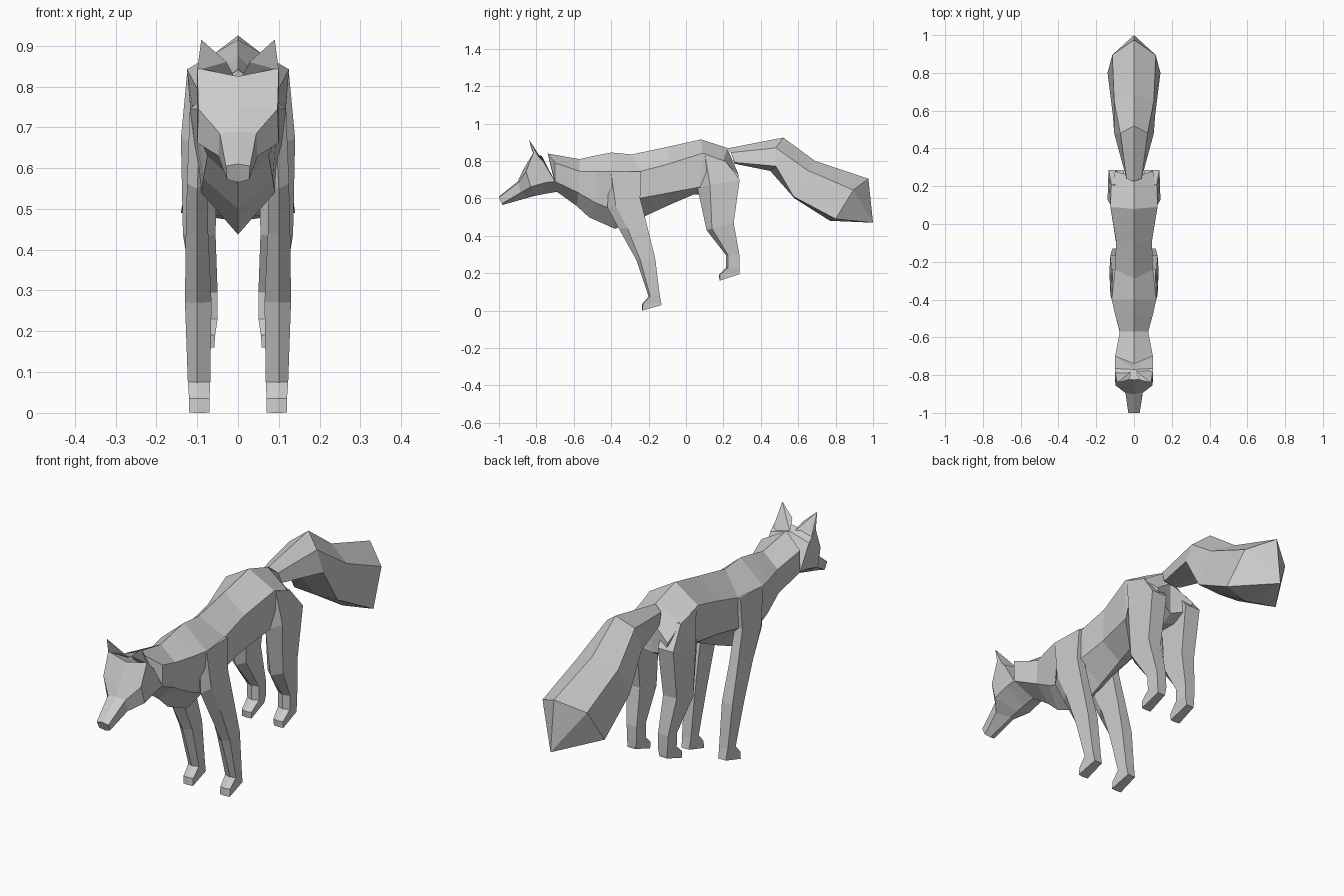
import bpy, bmesh

fur = bpy.data.materials.new("grey_fur")
fur.diffuse_color = (0.6, 0.6, 0.6, 1)


def loft(name, rings):
    """Skin a row of closed rings and cap both ends."""
    bm = bmesh.new()
    rows = [[bm.verts.new(p) for p in ring] for ring in rings]
    n = len(rows[0])
    for a, b in zip(rows, rows[1:]):
        for i in range(n):
            j = (i + 1) % n
            bm.faces.new((a[i], a[j], b[j], b[i]))
    bm.faces.new(rows[0])
    bm.faces.new(rows[-1])
    bmesh.ops.remove_doubles(bm, verts=bm.verts, dist=0.0005)
    bmesh.ops.triangulate(bm, faces=[f for f in bm.faces if len(f.verts) > 4])
    bmesh.ops.recalc_face_normals(bm, faces=bm.faces)
    me = bpy.data.meshes.new(name)
    bm.to_mesh(me)
    bm.free()
    me.materials.append(fur)
    ob = bpy.data.objects.new(name, me)
    bpy.context.collection.objects.link(ob)
    return ob


def mirrored(ob):
    m = ob.modifiers.new("mirror", 'MIRROR')
    m.use_axis[0] = True


def section(ridge, upper, lower, keel):
    """Six-sided symmetric ring: ridge and keel on the centre line."""
    flip = lambda p: (-p[0], p[1], p[2])
    return [(0, *ridge), upper, lower, (0, *keel), flip(lower), flip(upper)]


def leg_ring(yf, zf, yb, zb, xin, xmid, xout, k):
    """Five-sided ring with a front ridge; k sets how far back the sides start."""
    ym, zm = yf + k * (yb - yf), zf + k * (zb - zf)
    return [(xmid, yf, zf), (xout, ym, zm), (xout - 0.005, yb, zb),
            (xin + 0.005, yb, zb), (xin, ym, zm)]


# Head, from nose to nape
loft("head", [section(*s) for s in [
    ((-1.0, .61), (.03, -1.0, .605), (.027, -.985, .572), (-.98, .565)),
    ((-.90, .69), (.045, -.895, .685), (.048, -.885, .63), (-.84, .605)),
    ((-.872, .75), (.097, -.855, .745), (.1, -.83, .662), (-.80, .615)),
    ((-.825, .825), (.1, -.815, .845), (.1, -.75, .685), (-.75, .625)),
    ((-.77, .825), (.1, -.765, .80), (.1, -.70, .69), (-.69, .635)),
]])

# Neck, chest, belly and rump
loft("torso", [section(*s) for s in [
    ((-.74, .84), (.1, -.70, .79), (.1, -.70, .69), (-.69, .635)),
    ((-.57, .81), (.075, -.57, .745), (.075, -.575, .63), (-.585, .56)),
    ((-.48, .83), (.1, -.48, .745), (.085, -.48, .575), (-.52, .50)),
    ((-.40, .845), (.118, -.40, .745), (.09, -.39, .54), (-.38, .437)),
    ((-.29, .835), (.1, -.24, .745), (.1, -.25, .60), (-.23, .50)),
    ((-.10, .875), (.095, -.09, .785), (.095, -.10, .628), (-.10, .56)),
    ((.08, .915), (.125, .09, .842), (.11, .07, .66), (.04, .62)),
    ((.22, .87), (.118, .20, .80), (.11, .22, .65), (.20, .62)),
    ((.25, .80), (.1, .28, .73), (.09, .28, .68), (.25, .65)),
]])

# Tail: narrow root, full brush, pointed end
tail = [section(*s) for s in [
    ((.225, .868), (.04, .24, .845), (.045, .26, .792), (.26, .785)),
    ((.52, .925), (.072, .48, .87), (.105, .48, .772), (.45, .747)),
    ((.69, .80), (.105, .65, .75), (.112, .575, .61), (.58, .60)),
    ((.975, .705), (.115, .895, .645), (.14, .80, .49), (.77, .48)),
]]
loft("tail", tail + [[(0, 1.0, .47)] * 6])

# Ears: leaning four-sided spikes
ear_base = [(.1, -.815, .84), (.028, -.825, .86), (0.005, -.775, .815), (.1, -.77, .79)]
mirrored(loft("ear", [ear_base, [(.09, -.84, .915)] * 4]))

# Front legs: shoulder down to paw
mirrored(loft("front_leg", [leg_ring(*r) for r in [
    (-.41, .745, -.24, .745, .06, .09, .118, .05),
    (-.42, .55, -.245, .60, .075, .10, .125, .25),
    (-.36, .44, -.205, .44, .073, .10, .128, .3),
    (-.265, .27, -.165, .28, .065, .10, .13, .2),
    (-.20, .075, -.14, .08, .068, .10, .123, .15),
    (-.235, .035, -.132, .04, .07, .095, .12, .05),
    (-.235, .0, -.13, .03, .07, .095, .12, .02),
]]))

# Hind legs: thigh, hock and paw
mirrored(loft("hind_leg", [leg_ring(*r) for r in [
    (.09, .835, .21, .80, .04, .09, .125, .1),
    (.06, .66, .287, .70, .05, .10, .14, .3),
    (.11, .43, .255, .47, .055, .09, .135, .2),
    (.215, .295, .285, .30, .05, .08, .112, .15),
    (.215, .23, .286, .235, .05, .08, .11, .15),
    (.175, .19, .286, .205, .056, .08, .107, .05),
    (.18, .16, .285, .195, .058, .08, .107, .02),
]]))
